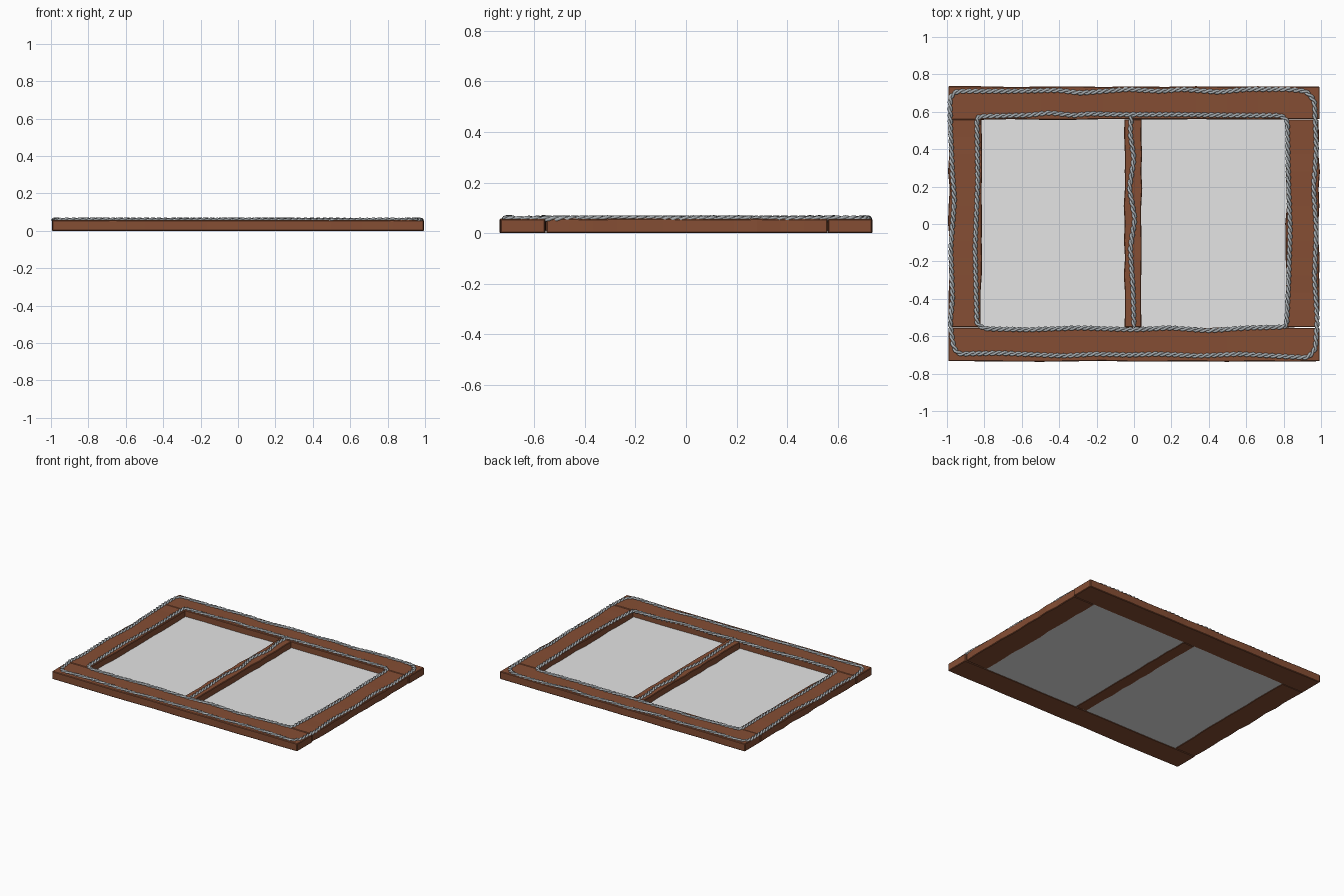
import bpy, bmesh, math, random
from mathutils import Vector

if "Cube" in bpy.data.objects:
    bpy.data.objects.remove(bpy.data.objects["Cube"])

random.seed(4)


def material(name, rgb):
    m = bpy.data.materials.new(name)
    m.diffuse_color = (*rgb, 1)
    m.use_nodes = True
    m.node_tree.nodes["Principled BSDF"].inputs["Base Color"].default_value = m.diffuse_color
    return m


WOOD = material("brown wood", (0.235, 0.076, 0.034))
GLASS = material("pale grey pane", (0.78, 0.78, 0.78))
METAL = material("grey metal strand", (0.40, 0.43, 0.45))


def finish(name, bm, mat):
    me = bpy.data.meshes.new(name)
    bmesh.ops.recalc_face_normals(bm, faces=bm.faces)
    bm.to_mesh(me)
    bm.free()
    me.materials.append(mat)
    ob = bpy.data.objects.new(name, me)
    bpy.context.collection.objects.link(ob)
    return ob


def plank(name, x0, x1, y0, y1, axis, wob, height=0.058, steps=12):
    """Hand-cut plank: a box with slightly uneven long edges."""
    bm = bmesh.new()
    lo, hi = (x0, x1) if axis == 0 else (y0, y1)
    s0, s1 = (y0, y1) if axis == 0 else (x0, x1)
    rings = []
    for i in range(steps + 1):
        t = lo + (hi - lo) * i / steps
        a = s0 + random.uniform(0, wob)
        b = s1 - random.uniform(0, wob)
        top = height - random.uniform(0, 0.002)
        ring = []
        for s, z in ((a, 0), (b, 0), (b, top), (a, top)):
            ring.append(bm.verts.new((t, s, z) if axis == 0 else (s, t, z)))
        rings.append(ring)
    for r, q in zip(rings, rings[1:]):
        for k in range(4):
            bm.faces.new((r[k], r[(k + 1) % 4], q[(k + 1) % 4], q[k]))
    bm.faces.new(rings[0])
    bm.faces.new(rings[-1])
    ob = finish(name, bm, WOOD)
    bev = ob.modifiers.new("worn edges", 'BEVEL')
    bev.width = 0.004
    bev.segments = 1
    bev.limit_method = 'ANGLE'
    bev.angle_limit = 0.8
    return ob


# Wooden frame
plank("back_rail", -0.993, 0.993, 0.556, 0.737, 0, 0.005)
plank("front_rail", -0.993, 0.993, -0.737, -0.552, 0, 0.005)
plank("left_stile", -0.995, -0.811, -0.552, 0.559, 1, 0.01)
plank("right_stile", 0.808, 0.995, -0.552, 0.559, 1, 0.01)
plank("centre_bar", -0.055, 0.045, -0.553, 0.56, 1, 0.007)

# Panes, set near the underside
for name, x0, x1 in (("left_pane", -0.83, -0.03), ("right_pane", 0.02, 0.83)):
    bm = bmesh.new()
    bmesh.ops.create_cube(bm, size=1)
    for v in bm.verts:
        v.co = Vector(((x0 + x1) / 2 + v.co.x * (x1 - x0), v.co.y * 1.13, 0.007 + v.co.z * 0.008))
    finish(name, bm, GLASS)


def sample(pts, cyclic, step=0.01):
    """Even, slightly rounded samples along the path."""
    ps = [Vector((x / 100, y / 100, 0.058 + random.uniform(-0.002, 0.002))) for x, y in pts]
    ends = ps[1:] + ps[:1] if cyclic else ps[1:]
    out = []
    for a, b in zip(ps, ends):
        n = max(1, round((b - a).length / step))
        out += [a.lerp(b, i / n) for i in range(n)]
    for _ in range(4):
        n = len(out)
        out = [out[i] if not cyclic and i in (0, n - 1) else
               (out[i - 1] + out[i] * 2 + out[(i + 1) % n]) / 4 for i in range(n)]
    return out


def twisted_strand(name, pts, cyclic):
    """Two wires twisted round each other, lying on the frame (points in hundredths)."""
    path = sample(pts, cyclic)
    n = len(path)
    turns = round(n / 7)
    cu = bpy.data.curves.new(name, 'CURVE')
    cu.dimensions = '3D'
    cu.bevel_depth = 0.0075
    cu.bevel_resolution = 1
    cu.use_fill_caps = True
    for phase in (0, math.pi):
        sp = cu.splines.new('POLY')
        sp.points.add(n - 1)
        for i, p in enumerate(path):
            a, b = path[max(i - 1, 0)], path[min(i + 1, n - 1)]
            side = (b - a).cross(Vector((0, 0, 1))).normalized()
            ang = phase + 2 * math.pi * turns * i / n
            co = p + side * 0.007 * math.cos(ang) + Vector((0, 0, 0.005 * math.sin(ang)))
            sp.points[i].co = (*co, 1)
        sp.use_cyclic_u = cyclic
    cu.materials.append(METAL)
    ob = bpy.data.objects.new(name, cu)
    bpy.context.collection.objects.link(ob)


twisted_strand("outer_strand", [
    (-95, 71), (-67, 71), (-40, 71.5), (-29, 70), (-3, 72), (13, 71), (27, 72), (45, 70.5),
    (60, 72), (83, 72), (92, 71), (96.5, 66), (97.5, 40), (96, 19), (97.5, -3), (96.5, -29),
    (98, -51), (97, -67), (93, -71.5), (75, -70.5), (56, -69.5), (35, -70.5), (13, -69.5),
    (-3, -70), (-21, -69.5), (-37, -70.5), (-72, -69), (-94, -69.5), (-96.5, -66), (-98.3, -53),
    (-97, -40), (-98, -13), (-96, 13), (-97.2, 29), (-98.3, 56), (-98.3, 68)], True)
twisted_strand("inner_strand", [
    (-83.5, 57.5), (-56, 58.2), (-45, 59.5), (-32, 58), (-24, 59), (-8, 58.5), (24, 58.5),
    (56, 58), (79, 58), (82, 55.5), (82.5, 24), (83.5, -3), (82.5, -35), (81.5, -55),
    (61, -55.5), (40, -57), (19, -55.5), (0, -56.5), (-29, -55.5), (-56, -56.5), (-80, -56),
    (-84, -53.5), (-85, -13), (-83.5, 24), (-84, 56.5)], True)
twisted_strand("centre_strand", [
    (-1.5, 58), (-2, 48), (0, 35), (-2.5, 19), (0.5, 3), (-2, -13), (-0.5, -35), (0, -56)], False)
